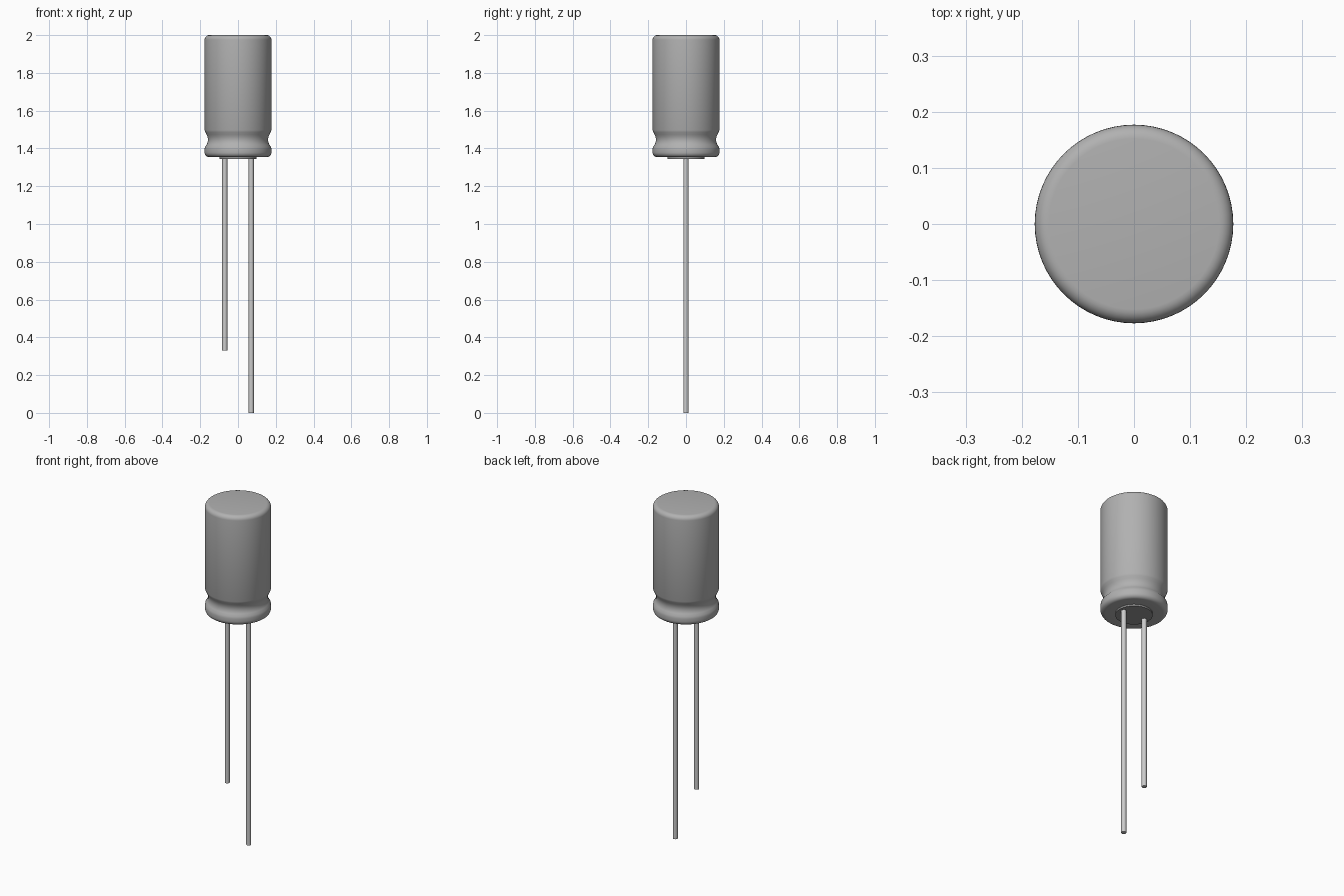
import bpy, bmesh, math

if "Cube" in bpy.data.objects:
    bpy.data.objects.remove(bpy.data.objects["Cube"])


def material(name, value):
    mat = bpy.data.materials.new(name)
    mat.diffuse_color = (value, value, value, 1)
    mat.use_nodes = True
    mat.node_tree.nodes["Principled BSDF"].inputs["Base Color"].default_value = mat.diffuse_color
    return mat


def lathe(name, profile, mat, x=0.0, steps=64, angle=30):
    """Spin an (r, z) profile around a vertical axis at x."""
    bm = bmesh.new()
    rings = []
    for r, z in profile:
        if r == 0:
            rings.append([bm.verts.new((x, 0, z))])
        else:
            rings.append([bm.verts.new((x + r * math.cos(2 * math.pi * i / steps),
                                        r * math.sin(2 * math.pi * i / steps), z))
                          for i in range(steps)])
    for a, b in zip(rings, rings[1:]):
        for i in range(steps):
            j = (i + 1) % steps
            quad = [a[i % len(a)], a[j % len(a)], b[j % len(b)], b[i % len(b)]]
            bm.faces.new(list(dict.fromkeys(quad)))
    bmesh.ops.recalc_face_normals(bm, faces=bm.faces)
    mesh = bpy.data.meshes.new(name)
    bm.to_mesh(mesh)
    bm.free()
    mesh.materials.append(mat)
    obj = bpy.data.objects.new(name, mesh)
    bpy.context.collection.objects.link(obj)
    bpy.ops.object.select_all(action='DESELECT')
    obj.select_set(True)
    bpy.context.view_layer.objects.active = obj
    bpy.ops.object.shade_smooth_by_angle(angle=math.radians(angle))
    return obj


def arc(cr, cz, rad, a0, a1, n=6):
    """Points of a profile arc, angles in degrees."""
    return [(cr + rad * math.cos(math.radians(a0 + (a1 - a0) * i / n)),
             cz + rad * math.sin(math.radians(a0 + (a1 - a0) * i / n)))
            for i in range(n + 1)]


sleeve = material("sleeve_grey", 0.44)
rubber = material("rubber_dark", 0.3)
metal = material("lead_metal", 0.95)

R = 0.177

# Can: rolled bottom rim, crimped groove, rounded top edge
profile = [(0, 1.355), (0.102, 1.354)]
profile += arc(R - 0.025, 1.379, 0.025, 270, 360)
profile += [(R, 1.395), (0.175, 1.408)]
profile += [(0.166, 1.420), (0.161, 1.432), (0.159, 1.446), (0.161, 1.460),
            (0.166, 1.473), (0.173, 1.486), (R, 1.497)]
profile += arc(R - 0.025, 1.975, 0.025, 0, 90)
profile += [(0, 2.0)]
lathe("capacitor_can", profile, sleeve)

# Rubber seal protruding slightly below the can
lathe("rubber_seal", [(0, 1.344), (0.098, 1.344), (0.098, 1.37), (0, 1.37)], rubber)

# Wire leads, one shorter than the other
for name, x, z in (("short_lead", -0.07, 0.33), ("long_lead", 0.07, 0.0)):
    lathe(name, [(0, z), (0.0135, z), (0.0135, 1.36), (0, 1.36)], metal, x, 24)
